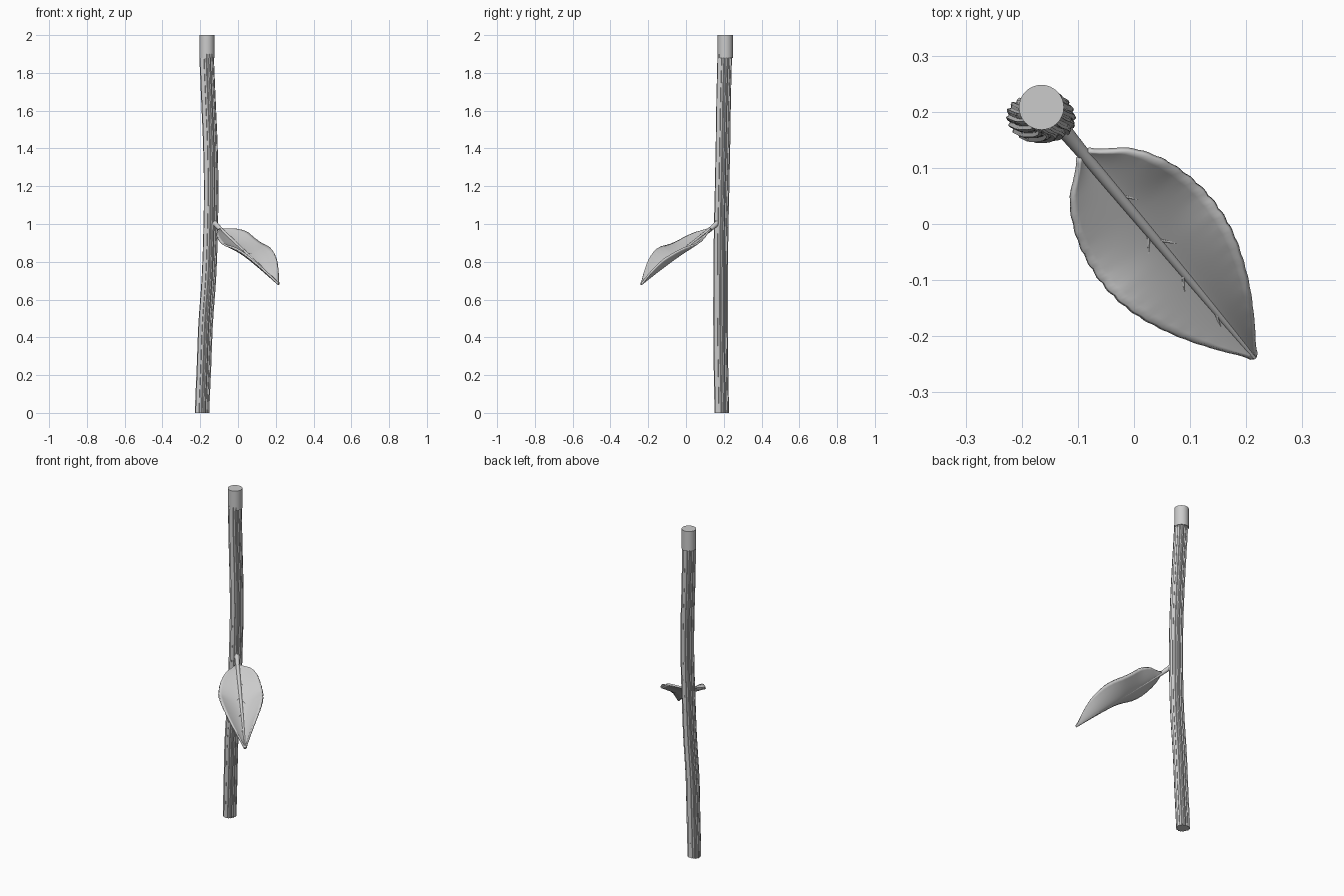
import bpy, bmesh, math
from mathutils import Vector

if "Cube" in bpy.data.objects:
    bpy.data.objects.remove(bpy.data.objects["Cube"], do_unlink=True)

grey = bpy.data.materials.new("plain_grey")
grey.use_nodes = True
COLOR = (0.6, 0.6, 0.6, 1)
grey.diffuse_color = COLOR
grey.node_tree.nodes["Principled BSDF"].inputs["Base Color"].default_value = COLOR


def finish(name, bm, angle=30):
    bmesh.ops.recalc_face_normals(bm, faces=bm.faces)
    mesh = bpy.data.meshes.new(name)
    bm.to_mesh(mesh)
    bm.free()
    mesh.materials.append(grey)
    obj = bpy.data.objects.new(name, mesh)
    bpy.context.collection.objects.link(obj)
    bpy.ops.object.select_all(action='DESELECT')
    obj.select_set(True)
    bpy.context.view_layer.objects.active = obj
    bpy.ops.object.shade_smooth_by_angle(angle=math.radians(angle))
    return obj


def interp(points, u):
    """Smooth curve through evenly spaced values, u from 0 to 1."""
    f = min(max(u, 0), 1) * (len(points) - 1)
    i = min(int(f), len(points) - 2)
    t = f - i
    p0, p3 = points[max(i - 1, 0)], points[min(i + 2, len(points) - 1)]
    p1, p2 = points[i], points[i + 1]
    return p1 + ((p2 - p0) * t + (2 * p0 - 5 * p1 + 4 * p2 - p3) * t * t
                 + (3 * p1 - p0 - 3 * p2 + p3) * t ** 3) * 0.5


def loft(bm, rings):
    """Skin closed rings of points and cap both ends."""
    vs = [[bm.verts.new(p) for p in ring] for ring in rings]
    n = len(vs[0])
    for a, b in zip(vs, vs[1:]):
        for j in range(n):
            bm.faces.new((a[j], a[(j + 1) % n], b[(j + 1) % n], b[j]))
    bm.faces.new(vs[0])
    bm.faces.new(vs[-1])


def tube(bm, points, radii, sides=10):
    rings = []
    for i, (p, r) in enumerate(zip(points, radii)):
        d = points[min(i + 1, len(points) - 1)] - points[max(i - 1, 0)]
        q = d.to_track_quat('Z', 'Y')
        rings.append([p + q @ Vector((r * math.cos(a), r * math.sin(a), 0))
                      for a in (math.tau * j / sides for j in range(sides))])
    loft(bm, rings)


# Stem: gently bowed and grooved along its length
stem_x = [-.19, -.181, -.172, -.155, -.146, -.142, -.146, -.156, -.165]
stem_y = [.19, .186, .183, .183, .185, .19, .195, .199, .205]
RIDGES = 16
rings = []
for k in range(33):
    u = k / 32
    ring = []
    for j in range(RIDGES * 3):
        a = math.tau * j / (RIDGES * 3)
        groove = (0.0385, 0.0365, 0.033)[j % 3] + 0.001 * math.sin(3 * a + 5 * u)
        ring.append((interp(stem_x, u) + groove * math.cos(a),
                     interp(stem_y, u) + groove * math.sin(a), 1.9 * u))
    rings.append(ring)
bm = bmesh.new()
loft(bm, rings)
finish("stem", bm, 25)

# Smooth round end above the grooved part
bm = bmesh.new()
tube(bm, [Vector((-.165, .208, z)) for z in (1.88, 2)], (0.04, 0.04), 32)
finish("stem_end", bm)

# Leaf: folded blade with wavy raised edges and a fine toothed outline
BASE = Vector((-.09, .125, .965))
ALONG = Vector((.305, -.363, -.285))
ACROSS = Vector((.768, .64, 0))
width = [.012, .067, .097, .113, .12, .118, .108, .09, .066, .036, .005]
lift_left = [.01, .035, .048, .042, .045, .06, .072, .075, .07, .045, .005]
lift_right = [.01, .015, .018, .022, .035, .055, .065, .062, .05, .03, .005]


def blade(u, v):
    """Point on the leaf, v runs -1 to 1 across it."""
    teeth = 1 + 0.025 * abs(v) ** 6 * abs(math.sin(u * 52))
    lift = interp(lift_left if v > 0 else lift_right, u) * abs(v) ** 1.3
    return BASE + ALONG * u + ACROSS * interp(width, u) * v * teeth + Vector((0, 0, lift))


bm = bmesh.new()
ROWS, COLS = 64, 16
grid = [[bm.verts.new(blade(i / ROWS, 2 * j / COLS - 1)) for j in range(COLS + 1)]
        for i in range(ROWS + 1)]
for i in range(ROWS):
    for j in range(COLS):
        bm.faces.new((grid[i][j], grid[i][j + 1], grid[i + 1][j + 1], grid[i + 1][j]))
leaf = finish("leaf_blade", bm, 40)
solid = leaf.modifiers.new("thickness", 'SOLIDIFY')
solid.thickness = 0.01
solid.offset = 0

# Leaf stalk running on as the tapering midrib
bm = bmesh.new()
points = [Vector((-.14, .185, 1.025)), Vector((-.115, .155, .995))]
points += [blade(u / 8, 0) + Vector((0, 0, .004)) for u in range(9)]
radii = [.016, .013] + [.0115 - .0008 * u for u in range(9)]
tube(bm, points, radii, 12)
finish("leaf_stalk", bm)

# Short side veins that just break the blade surface
bm = bmesh.new()
for u, side in ((.2, 1), (.38, -1), (.42, 1), (.58, -1), (.77, -1)):
    path = [blade(u + k * .03, side * k * .1) + Vector((0, 0, .006 - .001 * k)) for k in range(4)]
    tube(bm, path, (.0035, .003, .002, .001), 6)
finish("side_veins", bm)
